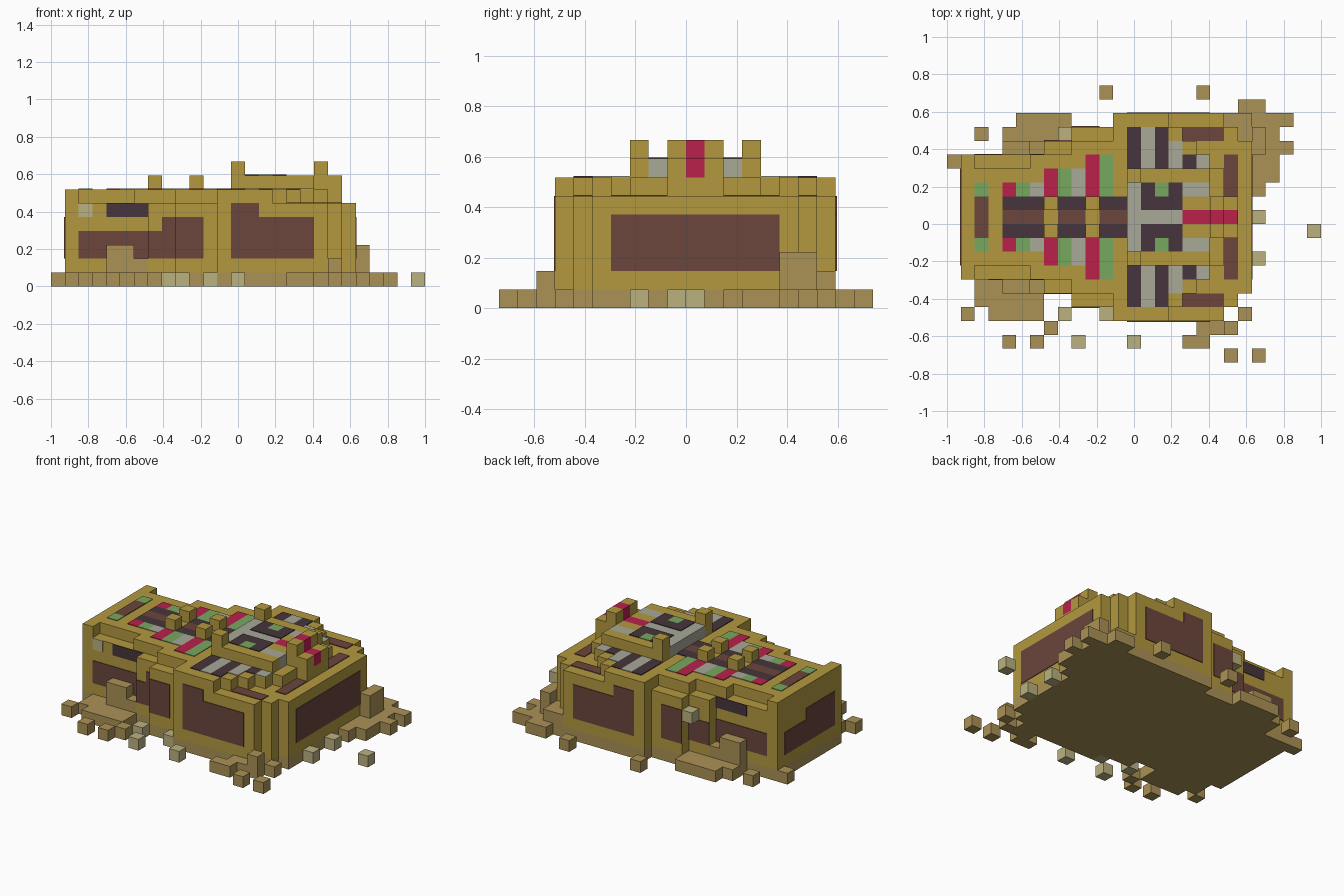
import bpy, bmesh

if "Cube" in bpy.data.objects:
    bpy.data.objects.remove(bpy.data.objects["Cube"], do_unlink=True)

U = 2 / 27          # edge of one block
EPS = 0.06          # half thickness of painted plates, in blocks


def material(name, rgb):
    lin = [((c / 255 + 0.055) / 1.055) ** 2.4 for c in rgb] + [1.0]
    m = bpy.data.materials.new(name)
    m.diffuse_color = lin
    m.use_nodes = True
    m.node_tree.nodes["Principled BSDF"].inputs["Base Color"].default_value = lin
    return m


GOLD = material("old gold", (179, 153, 62))
TAN = material("sand", (171, 146, 86))
PALE = material("pale stone", (187, 178, 128))
BROWN = material("brown inlay", (107, 70, 60))
DARK = material("dark inlay", (70, 53, 60))
RED = material("crimson inlay", (185, 33, 75))
GREY = material("grey inlay", (168, 168, 152))
GREEN = material("green inlay", (120, 168, 95))


def flip(b):
    """Mirror a box (x0, x1, y0, y1, z0, z1) across the long axis."""
    return (b[0], b[1], 21 - b[3], 21 - b[2], b[4], b[5])


def blocks(name, mat, boxes, mirror=False):
    """One object from boxes in block units; a zero-depth box becomes a thin plate."""
    boxes = list(boxes)
    if mirror:
        boxes += [flip(b) for b in boxes if flip(b) != b]
    bm = bmesh.new()
    for b in boxes:
        lo, hi = list(b[0::2]), list(b[1::2])
        for k in range(3):
            if lo[k] == hi[k]:
                lo[k], hi[k] = lo[k] - EPS, hi[k] + EPS
        vs = bmesh.ops.create_cube(bm, size=1)["verts"]
        for v in vs:
            p = [hi[k] if v.co[k] > 0 else lo[k] for k in range(3)]
            v.co = ((p[0] - 13.5) * U, (p[1] - 10) * U, p[2] * U)
    mesh = bpy.data.meshes.new(name)
    bm.to_mesh(mesh)
    bm.free()
    mesh.materials.append(mat)
    obj = bpy.data.objects.new(name, mesh)
    bpy.context.collection.objects.link(obj)
    return obj


def tops(z, cells):
    """Plates lying on height z from (x0, x1, y0, y1)."""
    return [(*c, z, z) for c in cells]


# Stepped coffin body: (x0, x1, y0), symmetric in y
steps = [(1, 7, 6), (7, 9, 5), (9, 12, 4), (12, 20, 3), (20, 21, 4), (21, 22, 5)]
blocks("base_slab", TAN, [(a, b, j, 21 - j, 0, 1) for a, b, j in steps])
blocks("coffin_body", GOLD, [(a, b, j, 21 - j, 1, 6) for a, b, j in steps])

# Lid layer
lid = [(1, 2, 6), (2, 6, 7), (6, 9, 6), (9, 12, 5), (12, 16, 3), (16, 17, 4),
       (17, 18, 5), (18, 19, 6), (19, 20, 7), (20, 21, 9)]
blocks("lid", GOLD, [(a, b, j, 21 - j, 6, 7) for a, b, j in lid])

# Raised mask with headdress
blocks("mask_side_beam", GOLD, [(13, 19, 7, 8, 7, 8), (13, 14, 7, 8, 8, 9)], True)
blocks("mask_face", GREY, [(13, 17, 8, 13, 7, 8)])
blocks("mask_cheek", GREY, [(17, 19, 8, 9, 7, 8)], True)
blocks("crest_side", GOLD, [(17, 21, 9, 10, 7, 8), (19, 20, 9, 10, 8, 9)], True)
blocks("crest_centre", RED, [(17, 21, 10, 11, 7, 8), (19, 20, 10, 11, 8, 9)])
blocks("mask_eye_dark", DARK, tops(8, [(14, 15, 8, 10), (15, 16, 9, 10), (16, 17, 8, 10)]), True)
blocks("mask_eye_green", GREEN, tops(8, [(15, 16, 8, 9)]), True)

# Small studs on the belly
blocks("belly_studs", GOLD, [(i, i + 1, 9, 10, 7, 8) for i in (7, 10)], True)

# Inlays on the lid
blocks("lid_brown_centre", BROWN,
       tops(7, [(2, 3, 9, 12), (4, 7, 10, 11), (8, 10, 10, 11), (11, 13, 10, 11)]))
blocks("lid_dark", DARK,
       tops(7, [(4, 7, 9, 10), (8, 10, 9, 10), (11, 13, 9, 10),
                (13, 14, 4, 7), (15, 16, 4, 7), (17, 18, 6, 7)]), True)
blocks("lid_red", RED, tops(7, [(4, 5, 8, 9), (7, 8, 7, 9), (10, 11, 6, 9)]), True)
blocks("lid_green", GREEN,
       tops(7, [(2, 3, 8, 9), (5, 6, 8, 9), (8, 9, 7, 9), (11, 12, 6, 9)]), True)
blocks("lid_grey", GREY,
       tops(7, [(6, 7, 8, 9), (9, 10, 7, 9), (14, 15, 4, 7), (16, 17, 5, 7), (18, 19, 6, 7)]), True)
blocks("shoulder_brown", BROWN, tops(6, [(17, 20, 4, 5), (20, 21, 6, 9)]), True)

# Wall panels
blocks("foot_side_panel", BROWN,
       [(2, 7, 6, 6, 2, 4), (7, 8, 5, 5, 2, 4), (8, 9, 5, 5, 2, 5), (9, 11, 4, 4, 2, 5)], True)
blocks("head_side_panel", BROWN, [(13, 19, 3, 3, 2, 5), (13, 15, 3, 3, 5, 6)], True)
blocks("head_end_panel", BROWN, [(22, 22, 6, 15, 2, 5)])
blocks("foot_end_panel", BROWN, [(1, 1, 7, 14, 2, 4), (1, 1, 7, 11, 4, 5)])
blocks("side_slot", DARK, [(4, 7, 6, 6, 5, 6)], True)
blocks("pale_patch", PALE, [(2, 3, 6, 6, 5, 6)])

# Rubble heaps leaning on the body
blocks("foot_rubble", TAN, [(4, 7, 5, 6, 0, 2), (4, 6, 5, 6, 2, 3)], True)
blocks("front_rubble", TAN,
       [(2, 4, 4, 6, 0, 1), (4, 7, 4, 5, 0, 1), (4, 5, 3, 4, 0, 1),
        (18, 21, 2, 3, 0, 1), (20, 21, 2, 3, 1, 2), (17, 19, 1, 2, 0, 1)])
blocks("back_rubble", TAN,
       [(4, 7, 16, 17, 0, 1), (7, 9, 16, 17, 0, 1), (5, 9, 17, 18, 0, 1)])
blocks("corner_rubble", TAN,
       [(21, 23, 18, 19, 0, 1), (21, 25, 17, 18, 0, 1), (21, 24, 16, 17, 0, 1),
        (23, 25, 15, 16, 0, 1), (22, 24, 13, 15, 0, 1), (22, 23, 12, 13, 0, 1),
        (22, 23, 15, 17, 0, 3), (21, 22, 16, 17, 1, 2), (20, 22, 17, 18, 1, 2),
        (20, 21, 17, 18, 0, 1)])

# Loose cubes on the ground
loose = [(0, 14), (2, 16), (11, 19), (18, 19), (1, 3), (3, 3), (5, 3), (6, 3), (7, 2),
         (4, 1), (6, 1), (21, 3), (20, 0), (22, 0)]
blocks("loose_cubes", TAN, [(i, i + 1, j, j + 1, 0, 1) for i, j in loose])
pale = [(8, 3), (9, 1), (11, 3), (13, 1), (22, 7), (22, 10), (26, 9)]
blocks("pale_cubes", PALE,
       [(i, i + 1, j, j + 1, 0, 1) for i, j in pale] + [(8, 9, 16, 17, 4, 5)])
